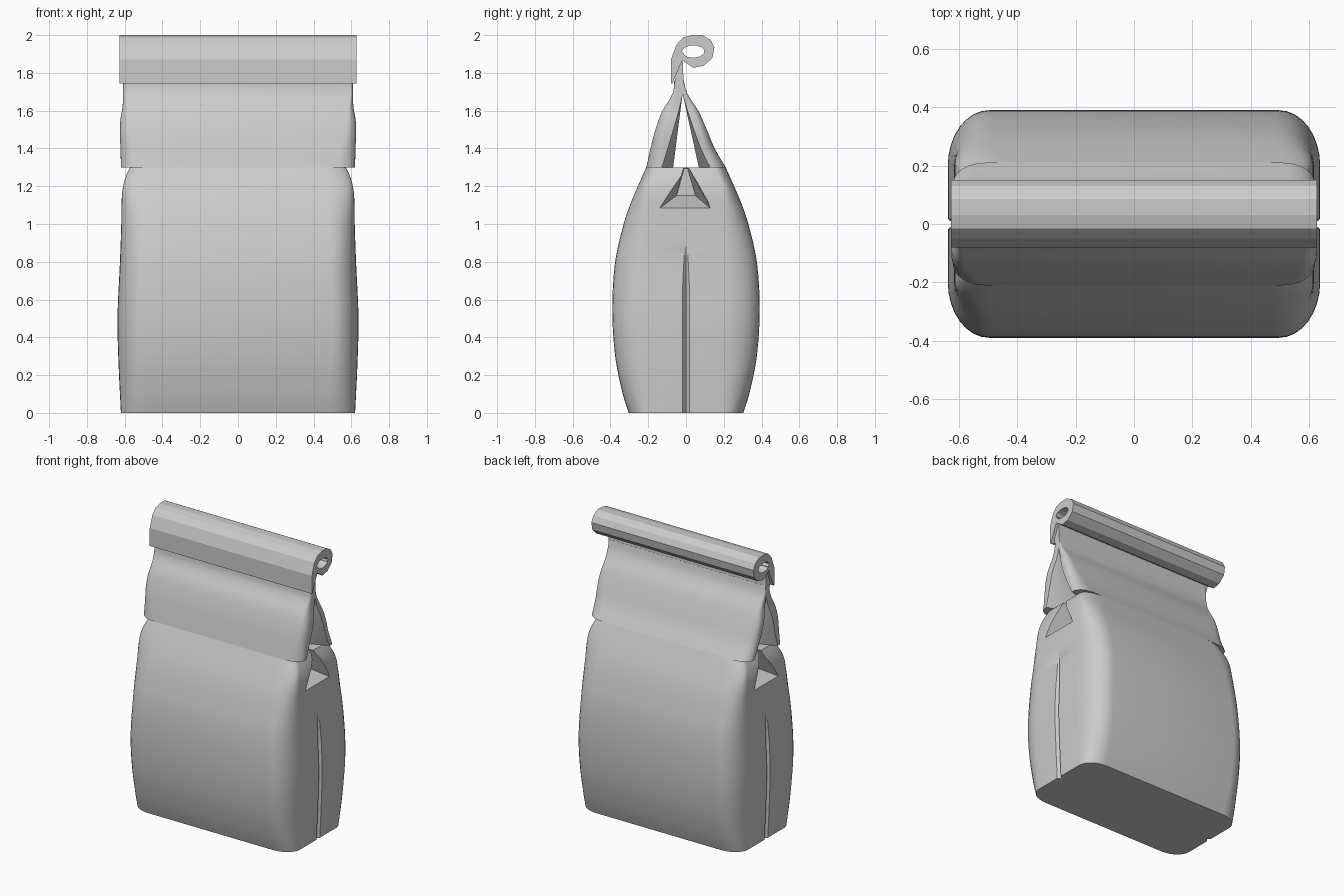
import bpy, bmesh
from math import sin, cos, pi, radians

cube = bpy.data.objects.get("Cube")
if cube:
    bpy.data.objects.remove(cube, do_unlink=True)

paper = bpy.data.materials.new("light_grey_paper")
paper.use_nodes = True
paper.diffuse_color = (0.6, 0.6, 0.6, 1)
paper.node_tree.nodes["Principled BSDF"].inputs["Base Color"].default_value = (0.6, 0.6, 0.6, 1)


def smooth_at(table, z):
    """Smoothly interpolate a list of (z, value) pairs."""
    n = len(table)
    i = max(k for k in range(n - 1) if k == 0 or table[k][0] <= z + 1e-6)

    def slope(k):
        a, b = table[max(k - 1, 0)], table[min(k + 1, n - 1)]
        return (b[1] - a[1]) / (b[0] - a[0])
    (z0, v0), (z1, v1) = table[i], table[i + 1]
    h = z1 - z0
    t = (z - z0) / h
    return (v0 * (1 + 2 * t) * (1 - t) ** 2 + h * slope(i) * t * (1 - t) ** 2
            + v1 * t * t * (3 - 2 * t) + h * slope(i + 1) * t * t * (t - 1))


def steps(a, b, n):
    return [a + (b - a) * i / n for i in range(n + 1)]


def loft(name, rings, caps=True):
    """Skin a stack of equal closed rings of 3D points."""
    bm = bmesh.new()
    rows = [[bm.verts.new(p) for p in ring] for ring in rings]
    n = len(rows[0])
    for a, b in zip(rows, rows[1:]):
        for i in range(n):
            j = (i + 1) % n
            bm.faces.new((a[i], a[j], b[j], b[i]))
    if caps:
        bm.faces.new(rows[0][::-1])
        bm.faces.new(rows[-1])
    else:
        for i in range(n):
            j = (i + 1) % n
            bm.faces.new((rows[-1][i], rows[-1][j], rows[0][j], rows[0][i]))
    bmesh.ops.recalc_face_normals(bm, faces=bm.faces)
    mesh = bpy.data.meshes.new(name)
    bm.to_mesh(mesh)
    bm.free()
    mesh.materials.append(paper)
    obj = bpy.data.objects.new(name, mesh)
    bpy.context.collection.objects.link(obj)
    return obj


def corner(w, y, rx, ry, n=8):
    """Rounded corner from the side wall to the outer face."""
    return [(w - rx + rx * cos(pi / 2 * i / n), y - ry + ry * sin(pi / 2 * i / n))
            for i in range(n + 1)]


# Filled lower body with a tapering seam groove down each side
DEPTH = [(0, .303), (.1, .335), (.3, .375), (.55, .39), (.8, .375),
         (1.0, .33), (1.1, .297), (1.2, .255), (1.3, .21)]
WIDTH = [(0, .62), (.25, .632), (.5, .638), (.8, .625), (1.0, .618),
         (1.15, .615), (1.2, .608), (1.25, .595), (1.3, .572)]


def body_ring(z):
    w, y = smooth_at(WIDTH, z), smooth_at(DEPTH, z)
    fade = max(0, min(1, (.92 - z) / .25))
    quarter = [(w - .022 * fade, 0), (w, .006 + .012 * fade)]
    quarter += corner(w, y, .14, max(.06, y - .2))
    half = quarter + [(-x, v) for x, v in reversed(quarter)]
    return [(x, v, z) for x, v in half + [(-x, -v) for x, v in half[1:-1]]]


body = loft("bag_body", [body_ring(z) for z in steps(0, 1.3, 39)])

# Folded pocket sunk into the top of each side
for s in (-1, 1):
    wide = [(s * .66, -.165, 1.065), (s * .66, .15, 1.065), (s * .66, .012, 1.31), (s * .66, -.012, 1.31)]
    deep = [(s * .47, -.05, 1.15), (s * .47, .05, 1.15), (s * .47, .008, 1.295), (s * .47, -.008, 1.295)]
    cutter = loft("pocket_cutter", [wide, deep])
    cutter.hide_render = True
    mod = body.modifiers.new("pocket", "BOOLEAN")
    mod.operation = "DIFFERENCE"
    mod.solver = "EXACT"
    mod.object = cutter
    bpy.context.view_layer.objects.active = body
    bpy.ops.object.modifier_apply(modifier=mod.name)
    bpy.data.objects.remove(cutter, do_unlink=True)

# Front and back upper panels, pinched together towards the neck
FRONT = [(1.3, -.21), (1.4, -.188), (1.5, -.162), (1.6, -.125), (1.65, -.093), (1.7, -.068), (1.76, -.062)]
BACK = [(1.3, .21), (1.4, .152), (1.5, .11), (1.6, .065), (1.65, .032), (1.7, .003), (1.76, -.012)]
PANEL_WIDTH = [(1.3, .62), (1.4, .622), (1.48, .626), (1.56, .622), (1.62, .611), (1.76, .608)]


def panel_ring(table, s, z):
    outer, w = smooth_at(table, z), smooth_at(PANEL_WIDTH, z)
    t = min(1, (z - 1.3) / .39)
    inner = s * .068 * (1 - t) - .018 * t
    thick = abs(outer - inner)
    side = [(w - .16 * (1 - t), 0), (w, .42 * thick * (1 - t))]
    side += corner(w, thick, .1 * (1 - t) + .01, .5 * thick)
    full = side + [(-x, d) for x, d in reversed(side)]
    return [(x, inner + s * d, z) for x, d in full]


panels = [loft(name, [panel_ring(table, s, z) for z in steps(1.3, 1.76, 20)])
          for name, table, s in (("front_upper_panel", FRONT, -1), ("back_upper_panel", BACK, 1))]


def across(profile, w):
    return [[(x, y, z) for y, z in profile] for x in (-w, w)]


# Flat neck and the closing band that hangs in front of it
loft("neck", across([(-.06, 1.74), (-.012, 1.74), (-.018, 1.87), (-.05, 1.87)], .608))
loft("closing_band", across([(-.08, 1.745), (-.072, 1.745), (-.02, 1.865), (-.01, 1.9),
                             (-.05, 1.95), (-.08, 1.87)], .627))

# Rolled top: a faceted tube with an oval hole
OUTER = [(.15, 1.935), (.13, 1.975), (.085, 2.0), (.03, 2.0), (-.015, 1.988), (-.05, 1.95),
         (-.035, 1.89), (-.01, 1.86), (.04, 1.827), (.095, 1.838), (.14, 1.88)]
count = len(OUTER)
hole = [(.038 + .06 * cos(2 * pi * i / count + .2), 1.913 + .033 * sin(2 * pi * i / count + .2))
        for i in range(count)]
left_out, right_out = across(OUTER, .627)
left_in, right_in = across(hole, .627)
loft("rolled_top", [left_out, right_out, right_in, left_in], caps=False)

# Smooth the soft paper and keep the folds crisp
bpy.ops.object.select_all(action="DESELECT")
for obj in [body] + panels:
    obj.select_set(True)
bpy.context.view_layer.objects.active = body
bpy.ops.object.shade_smooth_by_angle(angle=radians(30))
